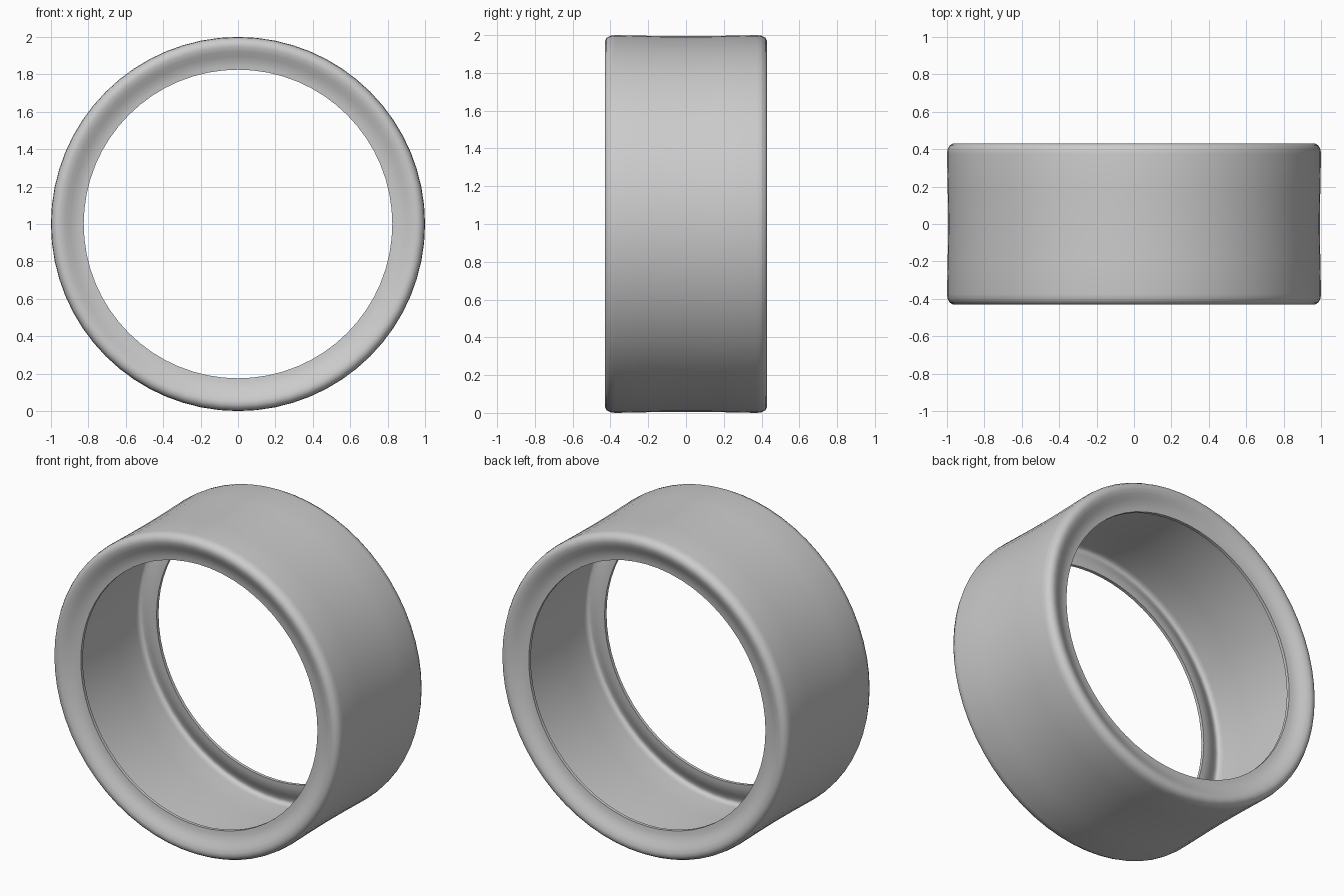
import bpy, bmesh, math
from mathutils import Vector

cube = bpy.data.objects.get("Cube")
if cube:
    bpy.data.objects.remove(cube)

SEGMENTS = 64
THICKNESS = 0.02

# One flat metal colour
metal = bpy.data.materials.new("grey_metal")
metal.use_nodes = True
colour = (0.6, 0.6, 0.6, 1)
metal.diffuse_color = colour
metal.node_tree.nodes["Principled BSDF"].inputs["Base Color"].default_value = colour

# Outer skin, half section (radius, depth): shallow waist, rounded rim, dished lip
half = [(0.994, 0), (0.996, 0.18), (1, 0.375), (0.997, 0.4), (0.986, 0.42),
        (0.968, 0.43), (0.948, 0.43), (0.922, 0.42), (0.897, 0.406),
        (0.872, 0.395), (0.848, 0.389), (0.825, 0.387)]
outer = [Vector((r, -y)) for r, y in reversed(half)] + [Vector(p) for p in half[1:]]


def offset(points, distance):
    """Shift an open profile sideways, towards the inside of the ring."""
    shifted = []
    for i, p in enumerate(points):
        along = points[min(i + 1, len(points) - 1)] - points[max(i - 1, 0)]
        along.normalize()
        shifted.append(p + Vector((-along.y, along.x)) * distance)
    return shifted


def lathe(name, profile):
    """Turn a closed (radius, depth) profile around the y axis."""
    bm = bmesh.new()
    rings = []
    for s in range(SEGMENTS):
        a = math.tau * s / SEGMENTS
        rings.append([bm.verts.new((p.x * math.cos(a), p.y, 1 + p.x * math.sin(a)))
                      for p in profile])
    n = len(profile)
    for s in range(SEGMENTS):
        a, b = rings[s], rings[(s + 1) % SEGMENTS]
        for i in range(n):
            j = (i + 1) % n
            bm.faces.new((a[i], a[j], b[j], b[i]))
    bmesh.ops.recalc_face_normals(bm, faces=bm.faces)
    mesh = bpy.data.meshes.new(name)
    bm.to_mesh(mesh)
    bm.free()
    mesh.materials.append(metal)
    obj = bpy.data.objects.new(name, mesh)
    bpy.context.collection.objects.link(obj)
    return obj


# Thin-walled ring with a lip on both sides
inner = offset(outer, THICKNESS)
inner[0].x = inner[-1].x = outer[0].x
ring = lathe("rim_ring", outer + inner[::-1])

bpy.ops.object.select_all(action="DESELECT")
ring.select_set(True)
bpy.context.view_layer.objects.active = ring
bpy.ops.object.shade_smooth_by_angle(angle=math.radians(40))
